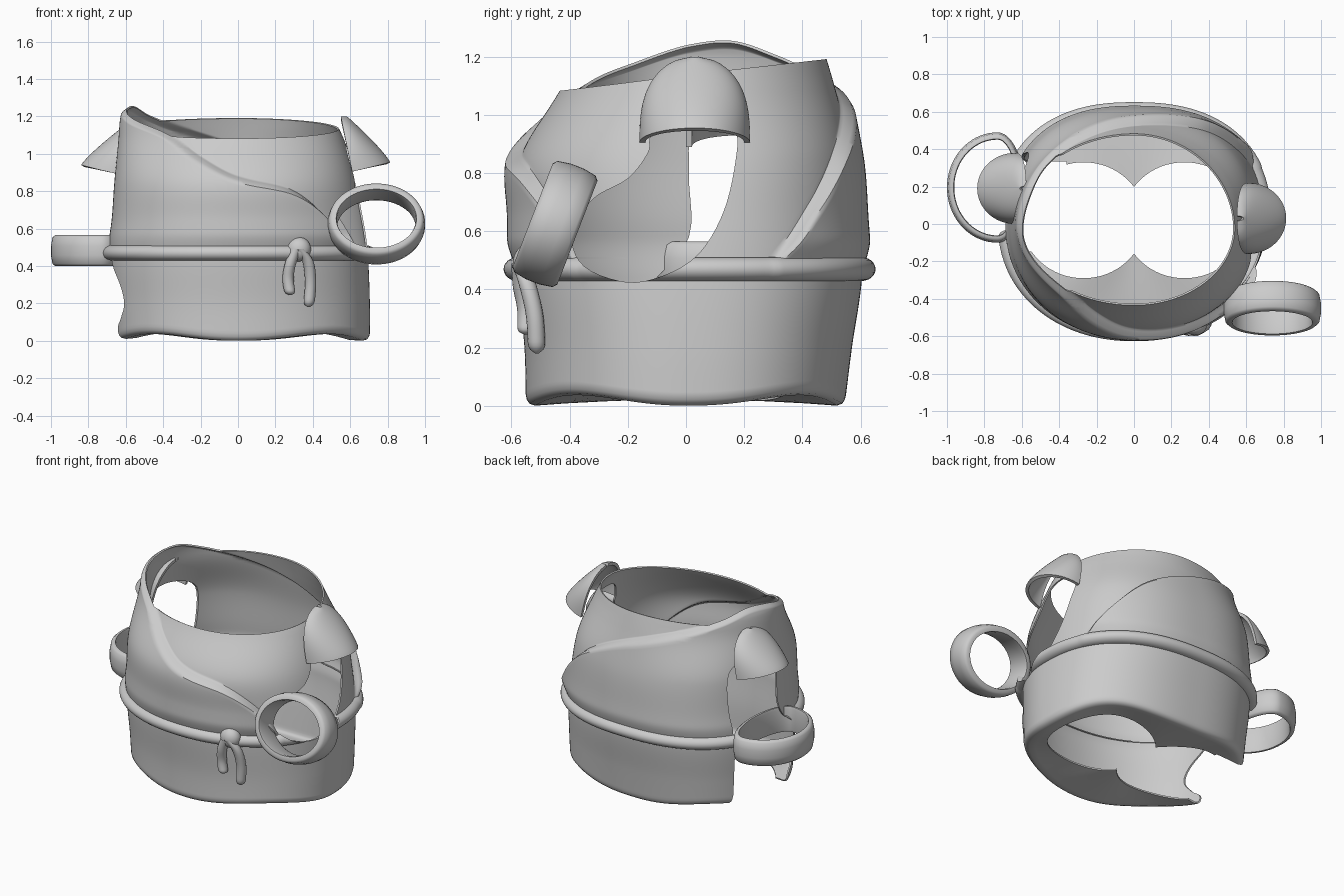
import bpy, bmesh
from math import sin, cos, pi, radians, exp, sqrt, copysign
from mathutils import Vector

if "Cube" in bpy.data.objects:
    bpy.data.objects.remove(bpy.data.objects["Cube"])


def spline(tab, x):
    """Smooth interpolation through a table of (x, a, b, ...)."""
    n = len(tab)
    x = min(max(x, tab[0][0]), tab[-1][0])
    i = max(k for k in range(n - 1) if tab[k][0] <= x)
    p, q = tab[i], tab[i + 1]
    o, r = tab[max(i - 1, 0)], tab[min(i + 2, n - 1)]
    h = q[0] - p[0]
    t = (x - p[0]) / h
    out = []
    for k in range(1, len(p)):
        m0 = (q[k] - o[k]) / (q[0] - o[0]) * h
        m1 = (r[k] - p[k]) / (r[0] - p[0]) * h
        out.append((2*t**3 - 3*t*t + 1)*p[k] + (t**3 - 2*t*t + t)*m0
                   + (3*t*t - 2*t**3)*q[k] + (t**3 - t*t)*m1)
    return out


def step(a, b, x):
    t = min(max((x - a) / (b - a), 0), 1)
    return t * t * (3 - 2 * t)


def activate(ob):
    bpy.ops.object.select_all(action='DESELECT')
    ob.select_set(True)
    bpy.context.view_layer.objects.active = ob


def add_object(name, bm):
    bmesh.ops.recalc_face_normals(bm, faces=bm.faces)
    me = bpy.data.meshes.new(name)
    bm.to_mesh(me)
    bm.free()
    ob = bpy.data.objects.new(name, me)
    bpy.context.collection.objects.link(ob)
    activate(ob)
    return ob


def grid(name, rows, wrap_u=True, wrap_v=False, thick=0, angle=40):
    """Skin a list of point rows, optionally giving the sheet a thickness."""
    bm = bmesh.new()
    vs = [[bm.verts.new(p) for p in row] for row in rows]
    nv, nu = len(rows), len(rows[0])
    for j in range(nv if wrap_v else nv - 1):
        for i in range(nu if wrap_u else nu - 1):
            a, b = vs[j], vs[(j + 1) % nv]
            k = (i + 1) % nu
            bm.faces.new((a[i], a[k], b[k], b[i]))
    ob = add_object(name, bm)
    if thick:
        m = ob.modifiers.new("thickness", 'SOLIDIFY')
        m.thickness, m.offset = thick, 0
        bpy.ops.object.modifier_apply(modifier=m.name)
    bpy.ops.object.shade_smooth_by_angle(angle=radians(angle))
    return ob


def prism(name, loop, shift):
    """Closed cutter: a loop extruded along a vector."""
    bm = bmesh.new()
    f = bm.faces.new([bm.verts.new(p) for p in loop])
    g = bmesh.ops.extrude_face_region(bm, geom=[f])['geom']
    bmesh.ops.translate(bm, vec=shift, verts=[v for v in g if isinstance(v, bmesh.types.BMVert)])
    bm.faces.new(list(reversed([bm.verts[i] for i in range(len(loop))]))) if not f.is_valid and not bm.verts.ensure_lookup_table() else None
    ob = add_object(name, bm)
    ob.hide_render = True
    return ob


def side_cutter(name, outline, x0, dx):
    n = len(outline)
    ext = [(k, *outline[k % n]) for k in range(-2, n + 3)]
    pts = [spline(ext, k / 5) for k in range(n * 5)]
    return prism(name, [(x0, y, z) for y, z in pts], (dx, 0, 0))


def cut(ob, cutters):
    activate(ob)
    for c in cutters:
        m = ob.modifiers.new("cut", 'BOOLEAN')
        m.operation, m.solver, m.object = 'DIFFERENCE', 'EXACT', c
        bpy.ops.object.modifier_apply(modifier=m.name)
    bpy.ops.object.shade_smooth_by_angle(angle=radians(40))


# Body section: z, left, right, front, back radius
BODY = [(0, .65, .70, .545, .54), (.2, .665, .70, .55, .565), (.45, .68, .69, .575, .60),
        (.65, .655, .67, .575, .59), (.85, .64, .635, .565, .57), (1.08, .615, .56, .43, .51),
        (1.2, .60, .50, .37, .475), (1.27, .57, .47, .34, .45)]
# Upper edge of the wrapped robe: angle, height
EDGE = [(-395, .45), (-345, .40), (-332, .52), (-318, .68), (-298, .88), (-270, 1.04),
        (-230, 1.17), (-220, 1.20), (-200, 1.25), (-180, 1.235), (-155, 1.18), (-127, 1.10),
        (-107, .97), (-90, .87), (-64, .79), (-45, .62), (-35, .45)]


def edge(deg):
    return spline(EDGE, deg)[0]


def body_point(deg, z, scale=1.0, extra=0.0):
    a = radians(deg)
    c, s = cos(a), sin(a)
    rl, rr, rf, rb = spline(BODY, z)
    rx = rr if c > 0 else rl
    ry = rb if s > 0 else rf
    d = edge(deg) - z
    amp = .05 * (1 - .5 * max(-c, 0) ** 2)
    off = extra + amp * step(-.012, .025, d) * (.6 + .4 * exp(-6 * max(d, 0))) * step(.44, .58, z)
    # slightly squared section, fading to an ellipse at the neck
    e = 2 / (2 + (.4 if s > 0 else .12) * (1 - step(.85, 1.15, z)))
    c, s = copysign(abs(c) ** e, c), copysign(abs(s) ** e, s)
    return ((rx + off) * c * scale, (ry + off) * s * scale, z)


N = 224
angles = [-35 - 360 * (i + .5) / N for i in range(N)]
hem = lambda d: .024 - .018 * cos(radians(4 * d))
# Floor and hem, then side wall whose rows follow the robe edge
rows = []
for s, dz in ((.25, .02), (.5, .015), (.75, .008), (.9, .002), (.95, 0), (.98, .006), (.994, .018)):
    rows.append([(*body_point(d, hem(d) + .03, s)[:2], hem(d) + dz) for d in angles])
for part, count in ((0, 64), (1, 34)):
    for j in range(part, count + 1):
        row = []
        for d in angles:
            e = edge(d)
            top = max(1.135 + .055 * sin(radians(d)), e)
            mid = min(max(e, .46), top - .06)
            lo, hi = ((hem(d) + .035, mid), (mid, top))[part]
            row.append(body_point(d, lo + (hi - lo) * j / count))
        rows.append(row)
tunic = grid("tunic", rows, thick=.01)

# Belt: hollow rounded band following the body section
rows = []
for d in angles:
    a = radians(d)
    c = Vector(body_point(d, .47, 1, 0))
    n = Vector((cos(a) / .69, sin(a) / .58, 0)).normalized()
    rows.append([c + n * (.046 * cos(t) - .002) + Vector((0, 0, .038 * sin(t)))
                 for t in (-pi / 2 + pi * k / 12 for k in range(13))])
belt = grid("belt", rows, wrap_u=False, wrap_v=True, thick=.006)

# Arm openings and leg openings
right_hole = side_cutter("right_arm_cutter", [
    (-.12, .93), (-.13, .87), (-.2, .78), (-.32, .71), (-.39, .59), (-.35, .48), (-.2, .425),
    (-.06, .455), (.05, .53), (.13, .67), (.17, .84), (.17, .95), (.1, 1.03), (-.06, 1.03)], .33, .7)
left_hole = side_cutter("left_arm_cutter", [
    (.03, .96), (.01, .8), (.01, .58), (-.12, .42), (-.22, .31), (-.25, .2), (-.2, .12),
    (-.14, .06), (-.14, -.1), (.32, -.1), (.33, .1), (.35, .4), (.38, .65), (.36, .9), (.2, .98)], -.36, -.7)
legs = []
for s in (-1, 1):
    legs.append(prism("leg_cutter", [(s * .27 + .33 * cos(t), .02 + .31 * sin(t), -.1) for t in
                                     (2 * pi * k / 64 for k in range(64))], (0, 0, .24)))
cut(tunic, [right_hole, left_hole] + legs)
cut(belt, [right_hole, left_hole])
for c in [right_hole, left_hole] + legs:
    bpy.data.objects.remove(c)


# Short cap sleeves
def sleeve(name, side, y0, dx, z0, height):
    rows = []
    for j in range(25):
        s = j / 24
        ry = .18 * sqrt(max(1 - s ** 2.8, .004))
        row = []
        for k in range(33):
            t = -pi / 2 + pi * k / 32
            x = .61 - .06 * s + (.165 * (1 - s ** 1.25) + .03) * cos(t)
            z = z0 + height * s + .045 * cos(t) * (1 - s)
            row.append((side * (x + dx), y0 + ry * sin(t), z))
        rows.append(row)
    grid(name, rows, wrap_u=False, thick=.02)


sleeve("right_sleeve", 1, .03, 0, .905, .285)
sleeve("left_sleeve", -1, .19, .025, .89, .25)


# Wrist cuffs: barrel shaped bands around a given axis
def cuff(name, centre, axis, rneg, rpos, rv, width, wall):
    c, ax, u = Vector(centre), Vector(axis).normalized(), Vector((1, 0, 0))
    v = ax.cross(u)
    h = width / 2
    prof = [(-h, -.022), (-.85*h, -.008), (-.3*h, 0), (.3*h, 0), (.85*h, -.008), (h, -.022),
            (h, -wall), (.8*h, -wall - .004), (-.8*h, -wall - .004), (-h, -wall)]
    rows = []
    for i in range(72):
        t = 2 * pi * i / 72
        rx = rpos if cos(t) > 0 else rneg
        rows.append([c + u * (rx + o) * cos(t) + v * (rv + o) * sin(t) + ax * w for w, o in prof])
    grid(name, rows, wrap_v=True, angle=50)


cuff("right_cuff", (.74, -.45, .625), (0, .93, -.36), .26, .26, .213, .165, .045)
cuff("left_cuff", (-.73, .195, .483), (0, 0, 1), .27, .14, .295, .165, .035)

# Belt knot and hanging tails
bpy.ops.mesh.primitive_uv_sphere_add(segments=32, ring_count=16, radius=1, location=(.325, -.54, .49))
knot = bpy.context.object
knot.name = "belt_knot"
knot.scale = (.065, .055, .065)
bpy.ops.object.shade_smooth()
TAILS = [[(0, .31, -.57, .49), (1, .28, -.565, .41), (2, .268, -.55, .33), (3, .28, -.55, .245)],
         [(0, .33, -.57, .49), (1, .375, -.545, .42), (2, .388, -.52, .31), (3, .378, -.512, .18)]]
for tab in TAILS:
    rows = []
    for j in range(31):
        p = Vector(spline(tab, j / 10))
        r = .03 * sqrt(max(1 - max(j - 27, 0) ** 2 / 9.3, .01))
        rows.append([p + Vector((r * cos(t), r * sin(t), 0)) for t in (2*pi*k/16 for k in range(16))])
    grid("belt_tail", rows)
